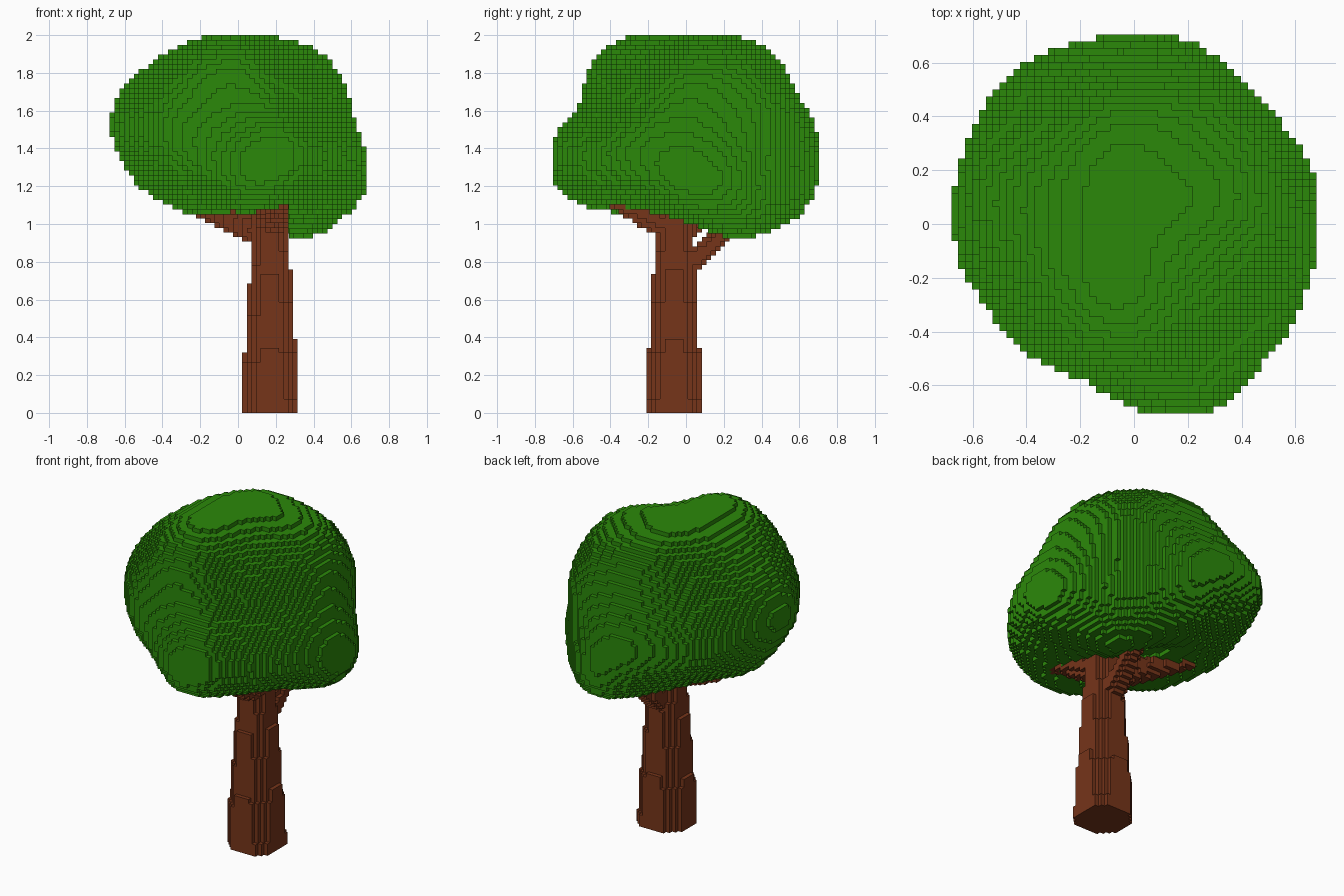
import bpy, bmesh, math
from mathutils import Vector

if "Cube" in bpy.data.objects:
    bpy.data.objects.remove(bpy.data.objects["Cube"])

CENTRE = Vector((0, 0, 1.45))   # middle of the crown
TX, TY = .169, -.063            # trunk axis

# Lumps and hollows that the crown surface passes through
LUMPS = [
    (-.17, -.25, 1.985), (.1, .17, 1.995), (-.1, 0, 2.0), (-.2, .18, 1.98), (.2, -.15, 1.93),
    (.33, .2, 1.95), (.56, .15, 1.73), (.61, .12, 1.53), (.68, .05, 1.31), (.63, .1, 1.08),
    (.4, .4, .94), (.36, -.36, 1.68), (.51, -.45, 1.27), (.44, .5, 1.45), (.42, .44, 1.76),
    (-.4, -.1, 1.88), (-.58, 0, 1.73), (-.68, .1, 1.57), (-.58, .1, 1.27), (-.4, -.08, 1.12),
    (0, .42, 1.94), (0, .6, 1.67), (-.07, .705, 1.41), (.2, .56, 1.01), (-.15, .5, 1.15),
    (-.1, -.43, 1.92), (-.05, -.585, 1.57), (.14, -.705, 1.25), (.13, -.58, 1.09),
    (-.4, -.48, 1.45), (-.48, .53, 1.42), (-.35, .4, 1.78), (-.35, -.35, 1.2),
    (.1, -.1, 1.07), (-.2, .1, 1.08), (.1, .25, 1.03), (.35, -.2, 1.07), (-.15, -.3, 1.09),
    (.12, -.4, 1.09), (-.35, .3, 1.17), (.42, .05, 1.02), (-.63, .1, 1.39), (-.14, -.6, 1.3),
    (.45, .46, 1.18),
]
DIRS = [(Vector(p) - CENTRE).normalized() for p in LUMPS]
RADII = [(Vector(p) - CENTRE).length for p in LUMPS]
weights = RADII[:]


def crown_radius(d):
    total = value = 0.0
    for c, w in zip(DIRS, weights):
        g = math.exp(15 * (c.dot(d) - 1))
        total += g
        value += g * w
    return value / total


# Relax the weights until the blended surface meets the lumps
for _ in range(10):
    errors = [r - crown_radius(d) for d, r in zip(DIRS, RADII)]
    weights = [w + .6 * e for w, e in zip(weights, errors)]


def in_crown(p):
    if p.z < .93:
        return False
    v = p - CENTRE
    r = v.length
    return r < .3 or (r < .95 and r < crown_radius(v / r))


# Branches: start, end, start radius, end radius
BRANCHES = [
    (Vector((.17, -.03, .75)), Vector((.2, .3, 1.03)), .07, .035),
    (Vector((.17, -.06, .94)), Vector((-.28, .13, 1.11)), .09, .04),
    (Vector((.17, -.06, .98)), Vector((.23, -.42, 1.14)), .09, .035),
]
FACETS = [(math.cos(a * math.pi / 4), math.sin(a * math.pi / 4)) for a in range(8)]


def in_wood(p):
    # Tapered eight-sided trunk leaning slightly to the right
    x, y = p.x - TX - .003, p.y - TY
    if p.z < 1.15 and max(c * x + s * y for c, s in FACETS) < min(.154, .158 - .066 * p.z):
        return True
    for a, b, ra, rb in BRANCHES:
        axis = b - a
        t = max(0, min(1, (p - a).dot(axis) / axis.length_squared))
        if (p - a - axis * t).length < ra + (rb - ra) * t:
            return True
    return False


def voxel_object(name, inside, size, origin, counts, colour):
    """Fill a grid of cubes and keep the square faces that border empty space."""
    def point(c):
        return Vector([o + size * n for o, n in zip(origin, c)])

    nx, ny, nz = counts
    cells = [(i, j, k) for i in range(nx) for j in range(ny) for k in range(nz)
             if inside(point((i + .5, j + .5, k + .5)))]
    solid = set(cells)
    bm = bmesh.new()
    cache = {}

    def vert(c):
        if c not in cache:
            cache[c] = bm.verts.new(point(c))
        return cache[c]

    for cell in cells:
        for axis in range(3):
            u, v = (axis + 1) % 3, (axis + 2) % 3
            for side in (0, 1):
                near = list(cell)
                near[axis] += 2 * side - 1
                if tuple(near) in solid:
                    continue
                corners = []
                for du, dv in ((0, 0), (1, 0), (1, 1), (0, 1)):
                    c = list(cell)
                    c[axis] += side
                    c[u] += du
                    c[v] += dv
                    corners.append(vert(tuple(c)))
                bm.faces.new(corners if side else corners[::-1])
    mesh = bpy.data.meshes.new(name)
    bm.to_mesh(mesh)
    bm.free()
    mat = bpy.data.materials.new(name + "_colour")
    mat.diffuse_color = colour
    mat.use_nodes = True
    mat.node_tree.nodes["Principled BSDF"].inputs["Base Color"].default_value = mat.diffuse_color
    mesh.materials.append(mat)
    bpy.context.collection.objects.link(bpy.data.objects.new(name, mesh))


# Leaf crown: 53 x 55 cells across, centred on the origin
S = 2 / 78
voxel_object("leaf_crown", in_crown, S, (-26.5 * S, -27.5 * S, 0), (53, 55, 78),
             (.024, .25, .003, 1))

# Trunk with its branches, on a finer grid centred on the trunk axis
W = .0245
voxel_object("trunk_and_branches", in_wood, W, (TX - 22 * W, TY - 18 * W, 0), (30, 36, 49),
             (.18, .035, .01, 1))
